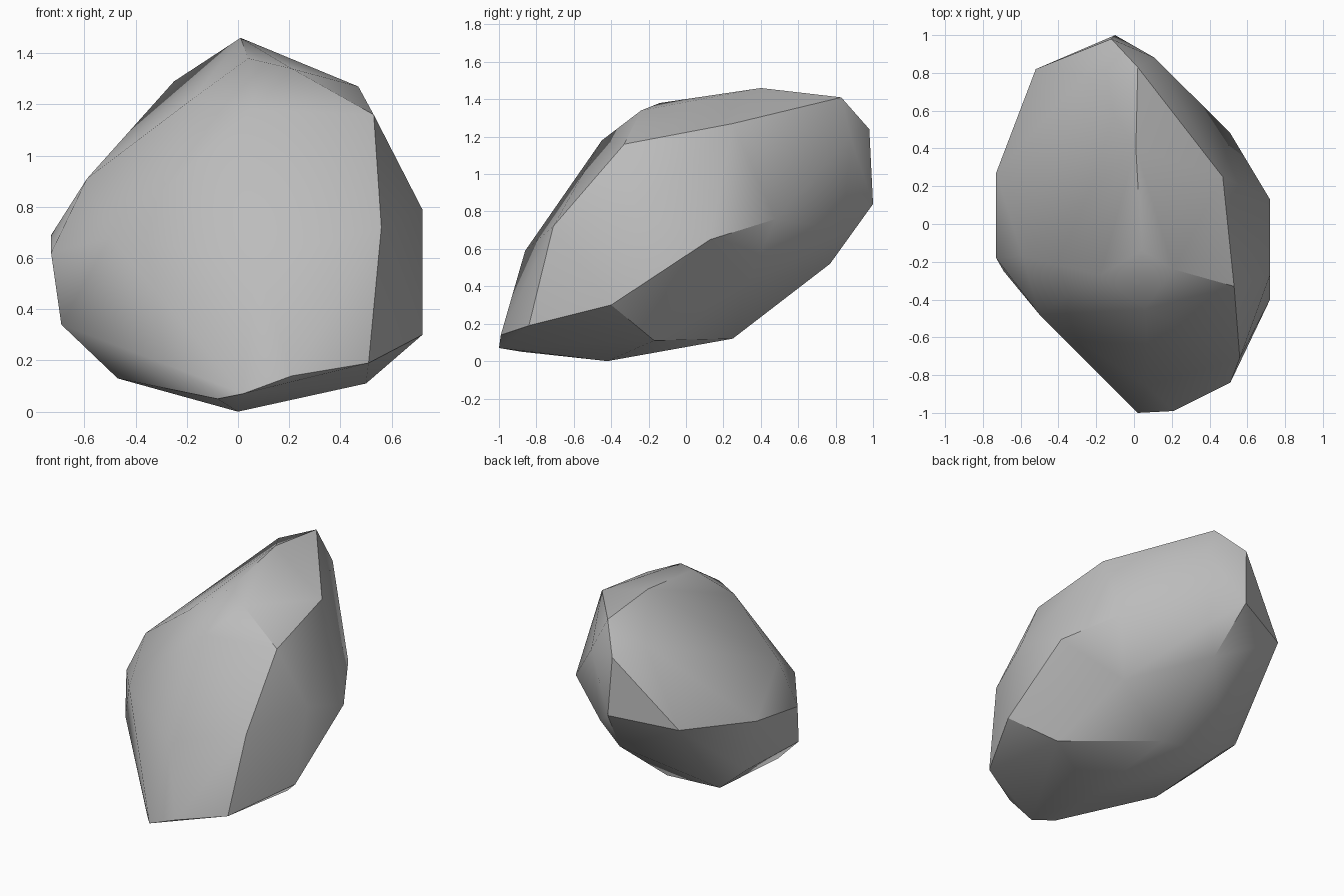
import bpy
import bmesh
import math
from mathutils import Vector

default_cube = bpy.data.objects.get("Cube")
if default_cube:
    bpy.data.objects.remove(default_cube, do_unlink=True)

# Corner points of the boulder, in hundredths of a unit, grouped by region
corners = {
    "crest": [(1, 40, 146), (2, 83, 141), (4, -14, 138), (21, -24, 134),
              (53, -33, 116), (47, 25, 127)],
    "front": [(6, -45, 118), (7, -86, 59), (56, -71, 72), (51, -84, 19),
              (21, -99, 14), (2, -100, 7), (-8, -88, 5)],
    "plus_x_side": [(72, -27, 79), (72, -40, 30), (72, 13, 65), (51, 48, 76),
                    (36, 32, 40)],
    "minus_x_side": [(-18, -27, 122), (-59, -17, 91), (-50, -48, 68), (-73, -18, 62),
                     (-73, 27, 69), (-69, -25, 34), (-64, 25, 32)],
    "back": [(-25, 80, 129), (-12, 98, 124), (11, 88, 120), (-10, 100, 84),
             (-52, 82, 78), (7, 84, 70), (-3, 77, 52)],
    "underside": [(0, -42, 0), (50, -17, 11), (-47, -34, 13), (-47, 30, 17),
                  (-3, 25, 12)],
}


def flat_material(name, colour):
    material = bpy.data.materials.new(name)
    material.use_nodes = True
    material.diffuse_color = colour
    shader = material.node_tree.nodes["Principled BSDF"]
    shader.inputs["Base Color"].default_value = colour
    shader.inputs["Roughness"].default_value = 0.9
    return material


def hull_object(name, points, material):
    """Wrap the points in a closed convex skin and make it an object."""
    bm = bmesh.new()
    for point in points:
        bm.verts.new(point)
    bmesh.ops.convex_hull(bm, input=bm.verts[:], use_existing_faces=False)
    loose = [vert for vert in bm.verts if not vert.link_faces]
    bmesh.ops.delete(bm, geom=loose, context="VERTS")
    bmesh.ops.recalc_face_normals(bm, faces=bm.faces[:])
    mesh = bpy.data.meshes.new(name)
    bm.to_mesh(mesh)
    bm.free()
    mesh.materials.append(material)
    obj = bpy.data.objects.new(name, mesh)
    bpy.context.collection.objects.link(obj)
    return obj


# Boulder: soft facets, with the strong ridges kept sharp
stone_grey = flat_material("stone grey", (0.5, 0.5, 0.5, 1))
points = [Vector(p) / 100 for region in corners.values() for p in region]
boulder = hull_object("boulder", points, stone_grey)

bpy.ops.object.select_all(action="DESELECT")
boulder.select_set(True)
bpy.context.view_layer.objects.active = boulder
bpy.ops.object.shade_smooth_by_angle(angle=math.radians(30))
